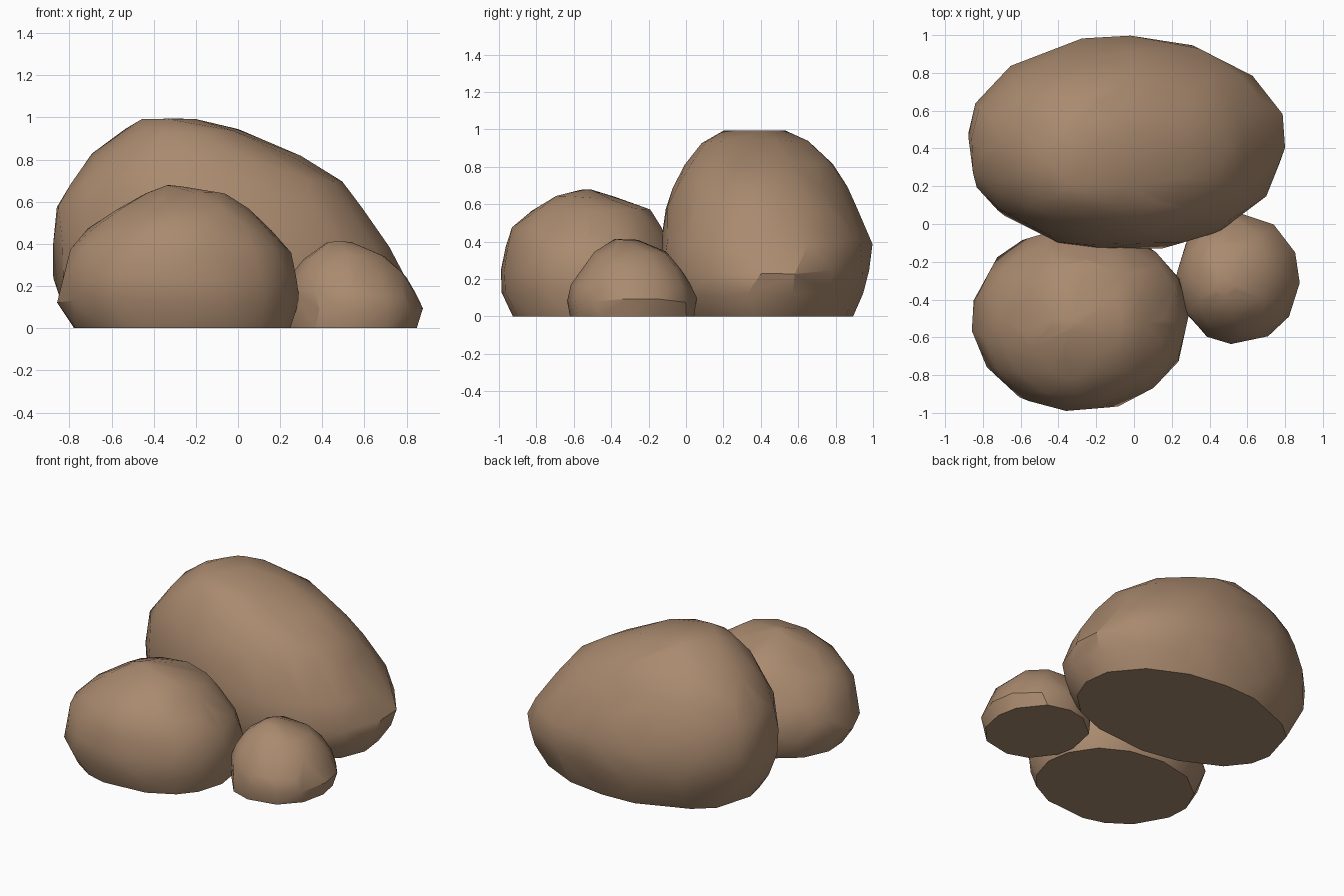
import bpy, bmesh, math, random

if "Cube" in bpy.data.objects:
    bpy.data.objects.remove(bpy.data.objects["Cube"])

random.seed(7)

stone = bpy.data.materials.new("brown stone")
stone.diffuse_color = (0.40, 0.254, 0.158, 1.0)
stone.use_nodes = True
stone.node_tree.nodes["Principled BSDF"].inputs["Base Color"].default_value = stone.diffuse_color


def boulder(name, levels, sides=16, power=2.1):
    """Convex rock wrapped around jittered oval rings: (z, x min, x max, y min, y max)."""
    bm = bmesh.new()
    for z, x0, x1, y0, y1 in levels:
        twist = random.uniform(-0.1, 0.1)
        for i in range(sides):
            a = 2 * math.pi * i / sides + twist + random.uniform(-0.1, 0.1)
            c, s = math.cos(a), math.sin(a)
            r = random.uniform(0.985, 1.01) / (abs(c) ** power + abs(s) ** power) ** (1 / power)
            dz = random.uniform(-0.015, 0.01) if z > 0 else 0.0
            bm.verts.new(((x0 + x1) / 2 + (x1 - x0) / 2 * c * r,
                          (y0 + y1) / 2 + (y1 - y0) / 2 * s * r, z + dz))
    # wrap with a hull and drop the points left inside
    bmesh.ops.convex_hull(bm, input=bm.verts[:])
    bmesh.ops.delete(bm, geom=[v for v in bm.verts if not v.link_faces], context='VERTS')
    # merge nearly flat neighbours into larger facets
    bmesh.ops.dissolve_limit(bm, angle_limit=math.radians(4), verts=bm.verts[:], edges=bm.edges[:])
    bmesh.ops.recalc_face_normals(bm, faces=bm.faces[:])
    mesh = bpy.data.meshes.new(name)
    bm.to_mesh(mesh)
    bm.free()
    mesh.materials.append(stone)
    ob = bpy.data.objects.new(name, mesh)
    bpy.context.collection.objects.link(ob)
    bpy.ops.object.select_all(action='DESELECT')
    ob.select_set(True)
    bpy.context.view_layer.objects.active = ob
    bpy.ops.object.shade_smooth_by_angle(angle=math.radians(30))
    return ob


# tall rock at the back, sloping down to the right
boulder("large_rock", [
    (0.00, -0.76, 0.70, -0.06, 0.90),
    (0.12, -0.84, 0.79, -0.11, 0.945),
    (0.24, -0.885, 0.81, -0.14, 0.985),
    (0.40, -0.89, 0.73, -0.14, 1.00),
    (0.57, -0.87, 0.60, -0.11, 0.92),
    (0.70, -0.80, 0.49, -0.07, 0.86),
    (0.82, -0.69, 0.30, -0.01, 0.79),
    (0.94, -0.54, 0.03, 0.08, 0.65),
    (0.985, -0.46, -0.20, 0.20, 0.53),
])

# rounded rock at the front left
boulder("medium_rock", [
    (0.00, -0.78, 0.25, -0.93, -0.07),
    (0.13, -0.86, 0.29, -0.99, -0.02),
    (0.25, -0.84, 0.285, -0.99, -0.02),
    (0.37, -0.80, 0.25, -0.97, -0.06),
    (0.47, -0.71, 0.16, -0.93, -0.12),
    (0.57, -0.58, 0.05, -0.83, -0.19),
    (0.635, -0.44, -0.06, -0.70, -0.36),
    (0.67, -0.34, -0.27, -0.58, -0.50),
], sides=15)

# small rock at the front right
boulder("small_rock", [
    (0.00, 0.23, 0.85, -0.62, 0.04),
    (0.09, 0.22, 0.88, -0.635, 0.06),
    (0.17, 0.23, 0.845, -0.62, 0.03),
    (0.26, 0.25, 0.80, -0.56, -0.02),
    (0.34, 0.31, 0.71, -0.49, -0.09),
    (0.41, 0.42, 0.54, -0.38, -0.25),
], sides=12)
